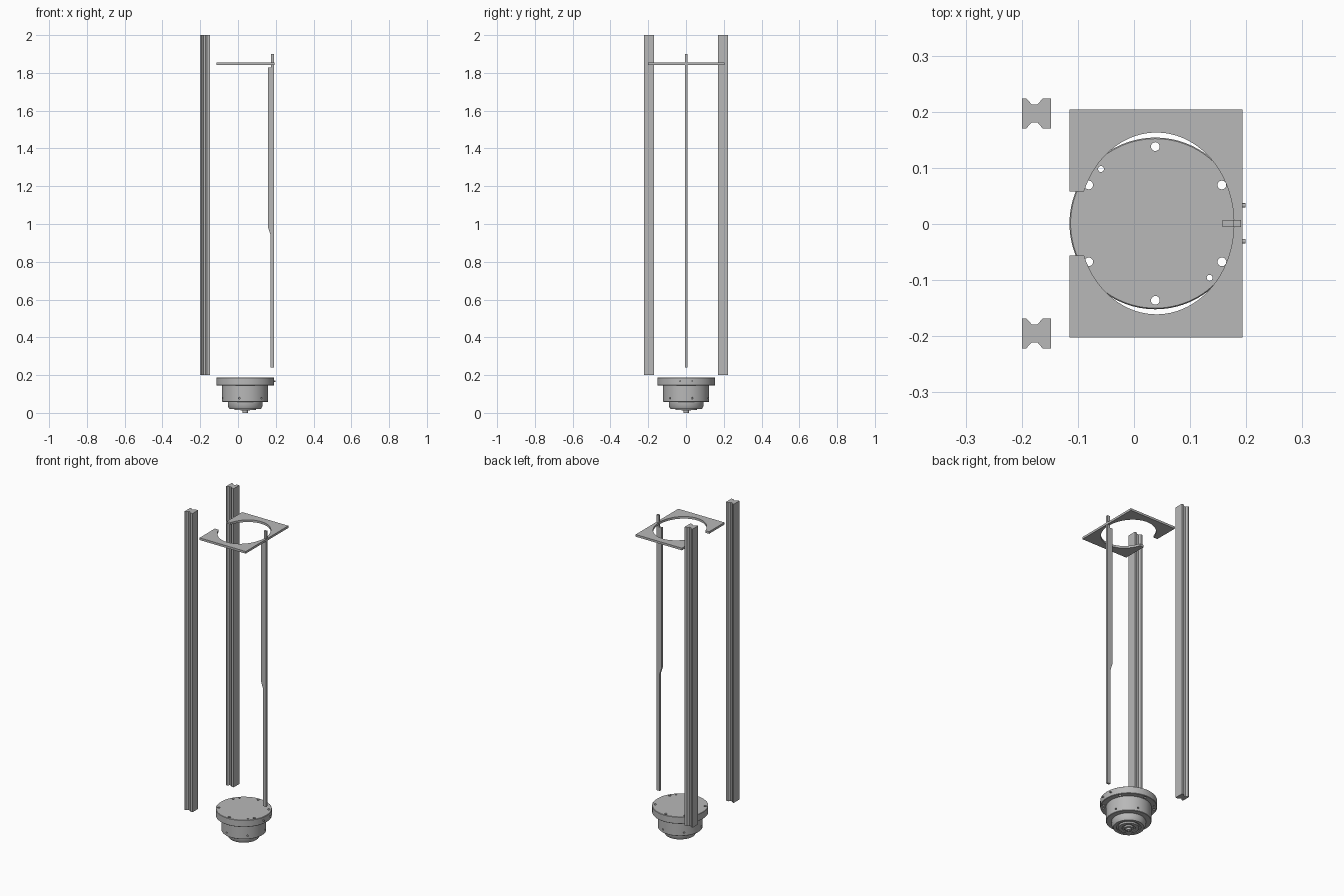
import bpy, bmesh
from math import sin, cos, pi, radians, asin
from mathutils import Matrix, Vector

cube = bpy.data.objects.get("Cube")
if cube:
    bpy.data.objects.remove(cube, do_unlink=True)

grey = bpy.data.materials.new("machined grey")
grey.use_nodes = True
grey.diffuse_color = (0.48, 0.48, 0.48, 1)
grey.node_tree.nodes["Principled BSDF"].inputs["Base Color"].default_value = (0.48, 0.48, 0.48, 1)

CX, CY = 0.038, 0.001   # vertical axis of the base and ring plate


def finish(name, bm, smooth=False):
    bmesh.ops.recalc_face_normals(bm, faces=bm.faces)
    mesh = bpy.data.meshes.new(name)
    bm.to_mesh(mesh)
    bm.free()
    mesh.materials.append(grey)
    obj = bpy.data.objects.new(name, mesh)
    bpy.context.collection.objects.link(obj)
    if smooth:
        shade(obj)
    return obj


def activate(obj):
    bpy.ops.object.select_all(action='DESELECT')
    obj.select_set(True)
    bpy.context.view_layer.objects.active = obj


def shade(obj):
    activate(obj)
    bpy.ops.object.shade_smooth_by_angle(angle=radians(30))


def prism(name, outline, vector):
    """Extrude a closed planar outline along a vector."""
    bm = bmesh.new()
    face = bm.faces.new([bm.verts.new(p) for p in outline])
    new = bmesh.ops.extrude_face_region(bm, geom=[face], use_keep_orig=True)["geom"]
    bmesh.ops.translate(bm, vec=vector, verts=[v for v in new if isinstance(v, bmesh.types.BMVert)])
    return finish(name, bm)


def lathe(name, profile, steps=96):
    """Spin an (r, z) profile, starting and ending on the axis."""
    bm = bmesh.new()
    verts = [bm.verts.new((CX + r, CY, z)) for r, z in profile]
    edges = [bm.edges.new(pair) for pair in zip(verts, verts[1:])]
    bmesh.ops.spin(bm, geom=verts + edges, cent=(CX, CY, 0), axis=(0, 0, 1),
                   angle=2 * pi, steps=steps)
    bmesh.ops.remove_doubles(bm, verts=bm.verts, dist=1e-5)
    return finish(name, bm)


def add_cylinder(bm, start, end, radius, segments=20):
    start, end = Vector(start), Vector(end)
    axis = end - start
    matrix = Matrix.Translation((start + end) / 2) @ axis.to_track_quat('Z', 'Y').to_matrix().to_4x4()
    bmesh.ops.create_cone(bm, cap_ends=True, segments=segments, radius1=radius,
                          radius2=radius, depth=axis.length, matrix=matrix)


def polar(radius, degrees, z):
    a = radians(degrees)
    return (CX + radius * cos(a), CY + radius * sin(a), z)


# Two grooved rails
half = [(-0.2, 0.0265), (-0.192, 0.0265), (-0.182, 0.016),
        (-0.172, 0.016), (-0.163, 0.0265), (-0.148, 0.0265)]
section = half + [(x, -y) for x, y in reversed(half)]
for name, y0 in (("left_rail", -0.195), ("right_rail", 0.197)):
    prism(name, [(x, y + y0, 0.2) for x, y in section], (0, 0, 1.8))

# Ring plate: a rectangle with an oval opening and a gap on one side
x0, x1, y0, y1 = -0.115, 0.193, -0.202, 0.204
gap, rx, ry = 0.057, 0.138, 0.162
limit = pi - asin(gap / ry)
oval = [(CX + 0.002 + rx * cos(t), CY + ry * sin(t), 1.842)
        for t in (-limit + 2 * limit * i / 72 for i in range(73))]
corners = [(x0, CY + gap), (x0, y1), (x1, y1), (x1, y0), (x0, y0), (x0, CY - gap)]
prism("ring_plate", [(x, y, 1.842) for x, y in corners] + oval, (0, 0, 0.013))

# Thin stepped blade
blade = [(0.171, 0.24), (0.191, 0.24), (0.191, 1.9), (0.176, 1.9),
         (0.176, 1.828), (0.158, 1.828), (0.158, 0.985), (0.171, 0.945)]
prism("stepped_blade", [(x, CY - 0.006, z) for x, z in blade], (0, 0.012, 0))

# Round stepped base with rings under it
base = lathe("round_base", [
    (0, 0.188), (0.151, 0.188), (0.153, 0.186), (0.153, 0.148), (0.151, 0.146),
    (0.122, 0.146), (0.122, 0.06), (0.12, 0.058), (0.092, 0.058), (0.092, 0.036),
    (0.083, 0.02), (0.066, 0.02), (0.066, 0.026), (0.056, 0.026), (0.056, 0.016),
    (0.036, 0.016), (0.036, 0.022), (0.026, 0.022), (0.026, 0.012),
    (0.014, 0.012), (0.014, 0), (0.006, 0), (0.006, 0.008), (0, 0.008)])

# Flange bolt holes, dowel holes and small side holes
bm = bmesh.new()
for angle in range(30, 390, 60):
    add_cylinder(bm, polar(0.137, angle, 0.13), polar(0.137, angle, 0.2), 0.0078)
for angle in (135, 315):
    add_cylinder(bm, polar(0.137, angle, 0.13), polar(0.137, angle, 0.2), 0.0053)
for angle in range(15, 375, 60):
    add_cylinder(bm, polar(0.112, angle, 0.078), polar(0.135, angle, 0.078), 0.005, 12)
cutter = finish("hole_cutter", bm)
cutter.hide_render = True
cut = base.modifiers.new("holes", 'BOOLEAN')
cut.object = cutter
cut.operation = 'DIFFERENCE'
cut.solver = 'EXACT'
activate(base)
bpy.ops.object.modifier_apply(modifier=cut.name)
bpy.data.objects.remove(cutter, do_unlink=True)
shade(base)

# Pair of small screws on the flange rim
for name, side in (("front_screw", -1), ("back_screw", 1)):
    bm = bmesh.new()
    y = CY + side * 0.032
    add_cylinder(bm, (0.175, y, 0.168), (0.199, y, 0.168), 0.004)
    finish(name, bm, smooth=True)
